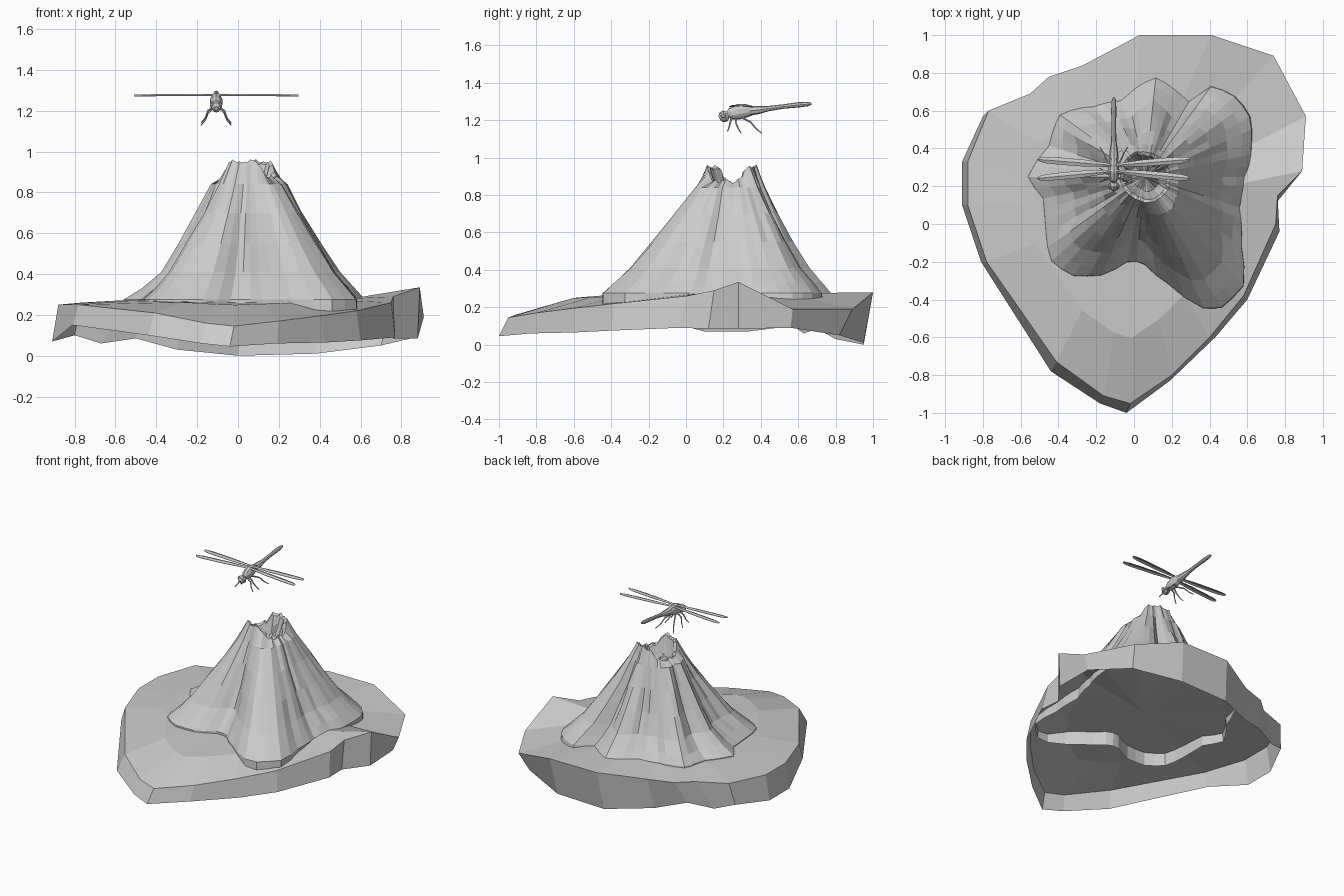
import bpy, bmesh, math, random
from mathutils import Vector

if "Cube" in bpy.data.objects:
    bpy.data.objects.remove(bpy.data.objects["Cube"])
random.seed(4)


def loft(name, rings, cap_start=False, cap_end=False):
    """Skin a stack of closed rings that share a point count."""
    bm = bmesh.new()
    rows = [[bm.verts.new(p) for p in ring] for ring in rings]
    n = len(rows[0])
    for a, b in zip(rows, rows[1:]):
        for i in range(n):
            j = (i + 1) % n
            bm.faces.new((a[i], a[j], b[j], b[i]))
    for row, wanted in ((rows[0], cap_start), (rows[-1], cap_end)):
        if wanted:
            c = bm.verts.new(sum((v.co for v in row), Vector()) / n)
            for i in range(n):
                bm.faces.new((row[i], row[(i + 1) % n], c))
    bmesh.ops.recalc_face_normals(bm, faces=bm.faces)
    me = bpy.data.meshes.new(name)
    bm.to_mesh(me)
    bm.free()
    ob = bpy.data.objects.new(name, me)
    bpy.context.collection.objects.link(ob)
    return ob


def tube(name, pts, n=8, squash=1):
    """Round tube through (x, y, z, radius) points, optionally narrowed in x."""
    rings = []
    for i, p in enumerate(pts):
        a = Vector(pts[max(i - 1, 0)][:3])
        b = Vector(pts[min(i + 1, len(pts) - 1)][:3])
        q = (b - a).to_track_quat('Z', 'X')
        ring = []
        for k in range(n):
            t = k * math.tau / n
            d = q @ Vector((p[3] * math.cos(t), p[3] * math.sin(t), 0))
            ring.append(Vector(p[:3]) + Vector((d.x * squash, d.y, d.z)))
        rings.append(ring)
    return loft(name, rings, True, True)


# Island slab: top rim and flared bottom rim, open underneath
top = [(-.02, -.95, .145), (.2, -.8, .17), (.40, -.6, .195), (.58, -.38, .22),
       (.75, 0, .26), (.76, .15, .29), (.89, .28, .335), (.91, .57, .19),
       (.74, .89, .19), (.41, 1, .28), (.03, 1, .28), (-.27, .84, .25),
       (-.45, .78, .25), (-.55, .69, .25), (-.77, .6, .26), (-.88, .33, .25),
       (-.88, .1, .25), (-.78, -.2, .25), (-.41, -.73, .21), (-.16, -.91, .16)]
bottom = [(-.04, -1, .045), (.19, -.83, .06), (.43, -.6, .065), (.6, -.4, .075),
          (.77, -.04, .09), (.76, .12, .085), (.88, .28, .085), (.87, .56, .09),
          (.7, .82, .05), (.38, .95, .01), (0, .95, 0), (-.3, .8, .03),
          (-.5, .7, .085), (-.67, .63, .06), (-.8, .57, .1), (-.91, .33, .07),
          (-.91, .1, .07), (-.81, -.2, .15), (-.44, -.78, .1), (-.18, -.95, .06)]
inner = [(x * .67, .1 + (y - .1) * .67, z * .2 + .22) for x, y, z in top]
loft("island_slab", [bottom, top, inner], cap_end=True)

# Volcano: lobed lava skirt narrowing to a notched rim, then down into the crater
CX, CY, RIM, SEG = .06, .25, .135, 60
lobes = [(0, .54), (18, .6), (30, .65), (42, .64), (54, .6), (60, .47), (72, .5), (84, .54),
         (96, .48), (108, .42), (126, .46), (144, .56), (160, .54), (180, .63), (192, .56),
         (204, .59), (222, .68), (234, .66), (246, .58), (258, .47), (268, .45), (282, .58),
         (297, .81), (312, .78), (325, .62), (340, .53), (360, .54)]


def lobe(deg):
    for (a, r), (b, s) in zip(lobes, lobes[1:]):
        if a <= deg <= b:
            return r + (s - r) * (deg - a) / (b - a)


levels = [(.2, 1), (.275, .99), (.33, .88), (.41, .72), (.55, .52),
          (.7, .31), (.84, .12), (.94, 0)]
block = [random.uniform(-.022, .015) for _ in range(SEG // 3)]
ripple = [block[k // 3] + random.uniform(-.006, .006) for k in range(SEG)]
chip = [random.uniform(-.012, .008) for _ in range(SEG)]


def point(k, r, z):
    a = k * math.tau / SEG
    return (CX + r * math.cos(a), CY + r * math.sin(a), z)


def rim_z(k):
    wave = math.cos(2 * (k * math.tau / SEG - math.radians(72)))
    return .915 + .04 * math.tanh(3 * wave) + chip[k]


rings = []
for i, (z, w) in enumerate(levels):
    ring = []
    for k in range(SEG):
        deg = k * 360 / SEG
        mid = min(1, 4 * w * (1 - w))
        # gullies cut deeper mid-slope, and the left flank is hollower
        L = lobe(deg) * (1 - mid * (1 - min(1, lobe(deg) / .55)) * .6)
        L *= 1 - mid * (.13 if 150 < deg < 215 else 0)
        r = RIM * (1 - w) + L * w
        r += ripple[k] * (.35 + .65 * mid)
        if w == 0:
            z = rim_z(k)
        elif i == 0:  # skirt bottom is shallower at the back
            z = .21 + .05 * math.sin(k * math.tau / SEG)
        elif w < .9:
            r += random.uniform(-.007, .007)
        ring.append(point(k, r, z))
    rings.append(ring)
for r, dz in ((.118, -.01), (.1, -.07), (.075, -.13)):
    rings.append([point(k, r + ripple[k] * .5, rim_z(k) + dz) for k in range(SEG)])
loft("volcano", rings, cap_end=True)

# Dragonfly body: head with eyes, thorax and long tail
DX = -.107
tube("dragonfly_head", [(DX, .178, 1.21, .012), (DX, .188, 1.215, .026),
                        (DX, .208, 1.222, .032), (DX, .225, 1.23, .018)], 10, .8)
tube("dragonfly_thorax", [(DX, .22, 1.228, .016), (DX, .24, 1.235, .033),
                          (DX, .28, 1.245, .042), (DX, .32, 1.25, .036),
                          (DX, .36, 1.252, .024)], 10, .75)
tube("dragonfly_tail", [(DX, .34, 1.25, .026), (DX, .39, 1.255, .022),
                        (DX, .44, 1.262, .014), (DX, .52, 1.273, .012),
                        (DX, .60, 1.282, .014), (DX, .65, 1.286, .012),
                        (DX, .67, 1.288, .006)], 8)

# Wings, eyes and legs, repeated on both sides
for s, side in ((-1, "left"), (1, "right")):
    for label, y0, y1 in (("front", .28, .242), ("hind", .31, .342)):
        stations = [(.01, .008), (.06, .012), (.16, .018), (.28, .019),
                    (.36, .017), (.39, .012), (.403, .004)]
        sections = []
        for d, h in stations:
            y = y0 + (y1 - y0) * d / .4
            z = 1.279 - .008 * d
            x = DX + s * d
            sections.append([(x, y - h, z - .006), (x, y, z + .001), (x, y + h, z - .004),
                             (x, y + h, z - .001), (x, y, z + .004), (x, y - h, z - .003)])
        loft(f"{side}_{label}_wing", sections, True, True)
    tube(f"{side}_eye", [(DX + s * .008, .2, 1.226, .012), (DX + s * .018, .2, 1.226, .019),
                         (DX + s * .029, .2, 1.224, .01)], 8)
    for label, ys, dz in (("front", (.245, .24, .222), .01),
                          ("middle", (.27, .265, .295), 0),
                          ("rear", (.295, .345, .405), 0)):
        tube(f"{side}_{label}_leg", [(DX + s * .015, ys[0], 1.215, .006),
                                     (DX + s * .04, ys[1], 1.19 + dz, .005),
                                     (DX + s * .053, (ys[1] + ys[2]) / 2, 1.155 + dz, .004),
                                     (DX + s * .073, ys[2], 1.13 + dz, .003)], 5)
